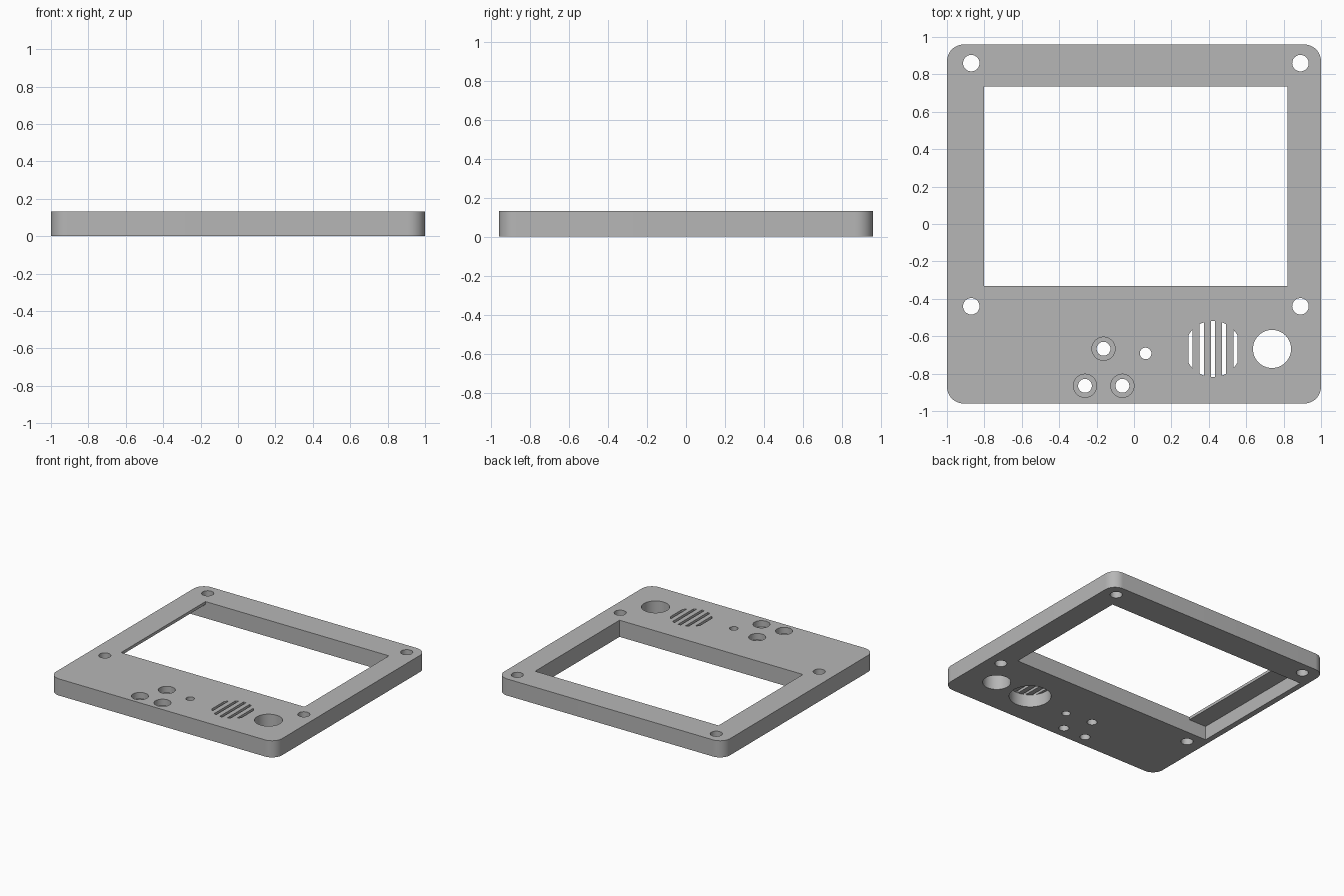
import bpy, bmesh
from math import sin, cos, pi, sqrt

cube = bpy.data.objects.get("Cube")
if cube:
    bpy.data.objects.remove(cube, do_unlink=True)

WIDTH, DEPTH, THICK = 2.0, 1.92, 0.133
BELOW, ABOVE = -0.1, THICK + 0.1

grey = bpy.data.materials.new("matte grey")
grey.use_nodes = True
COLOUR = (0.47, 0.47, 0.47, 1)
grey.diffuse_color = COLOUR
grey.node_tree.nodes["Principled BSDF"].inputs["Base Color"].default_value = COLOUR


def prism(name, outline, z0, z1):
    """Extrude a counter-clockwise outline from z0 up to z1."""
    bm = bmesh.new()
    base = bm.faces.new([bm.verts.new((x, y, z0)) for x, y in outline])
    top = bmesh.ops.extrude_face_region(bm, geom=[base])["geom"]
    bmesh.ops.translate(bm, vec=(0, 0, z1 - z0),
                        verts=[v for v in top if isinstance(v, bmesh.types.BMVert)])
    bmesh.ops.recalc_face_normals(bm, faces=bm.faces)
    mesh = bpy.data.meshes.new(name)
    bm.to_mesh(mesh)
    bm.free()
    mesh.materials.append(grey)
    obj = bpy.data.objects.new(name, mesh)
    bpy.context.collection.objects.link(obj)
    return obj


def arc(cx, cy, r, start, end, steps):
    return [(cx + r * cos(start + (end - start) * i / steps),
             cy + r * sin(start + (end - start) * i / steps)) for i in range(steps + 1)]


def circle(cx, cy, r, steps=48):
    return arc(cx, cy, r, 0, 2 * pi, steps)[:-1]


def rect(x0, x1, y0, y1):
    return [(x0, y0), (x1, y0), (x1, y1), (x0, y1)]


def rounded_rect(w, d, r):
    hx, hy = w / 2 - r, d / 2 - r
    pts = []
    for i, (sx, sy) in enumerate([(1, 1), (-1, 1), (-1, -1), (1, -1)]):
        pts += arc(sx * hx, sy * hy, r, i * pi / 2, (i + 1) * pi / 2, 12)
    return pts


# Faceplate slab
plate = prism("faceplate", rounded_rect(WIDTH, DEPTH, 0.09), 0, THICK)


def cut(outline, z0=BELOW, z1=ABOVE):
    cutter = prism("cutter", outline, z0, z1)
    cutter.hide_render = True
    mod = plate.modifiers.new("cut", "BOOLEAN")
    mod.operation, mod.solver, mod.object = "DIFFERENCE", "EXACT", cutter
    bpy.context.view_layer.objects.active = plate
    bpy.ops.object.modifier_apply(modifier=mod.name)
    bpy.data.objects.remove(cutter, do_unlink=True)


# Screen window, with a pocket under its -x border
WIN_Y = (-0.332, 0.735)
cut(rect(-0.802, 0.82, *WIN_Y))
cut(rect(-0.955, -0.75, *WIN_Y), BELOW, 0.11)

# Corner screw holes
for x in (-0.87, 0.89):
    for y in (-0.44, 0.86):
        cut(circle(x, y, 0.044))

# Button holes with counterbores on top
for x, y in ((-0.163, -0.667), (-0.262, -0.865), (-0.062, -0.865)):
    cut(circle(x, y, 0.062), THICK - 0.05, ABOVE)
    cut(circle(x, y, 0.037))

# Indicator hole and large knob hole
cut(circle(0.062, -0.692, 0.031))
cut(circle(0.738, -0.668, 0.102))

# Speaker recess underneath, grille slots through its thin roof
SX, SY, SR = 0.422, -0.668, 0.15
cut(circle(SX, SY, SR + 0.002, 64), BELOW, 0.1)
for i in range(-2, 3):
    xs = [i * 0.06 + t * 0.011 for t in (-1, 0, 1)]
    low = [(SX + x, SY - sqrt(SR ** 2 - x * x)) for x in xs]
    high = [(SX + x, SY + sqrt(SR ** 2 - x * x)) for x in reversed(xs)]
    cut(low + high, 0.05, ABOVE)

# Smooth round walls, sharp rims
bpy.ops.object.select_all(action="DESELECT")
plate.select_set(True)
bpy.context.view_layer.objects.active = plate
bpy.ops.object.shade_smooth_by_angle(angle=pi / 6)
